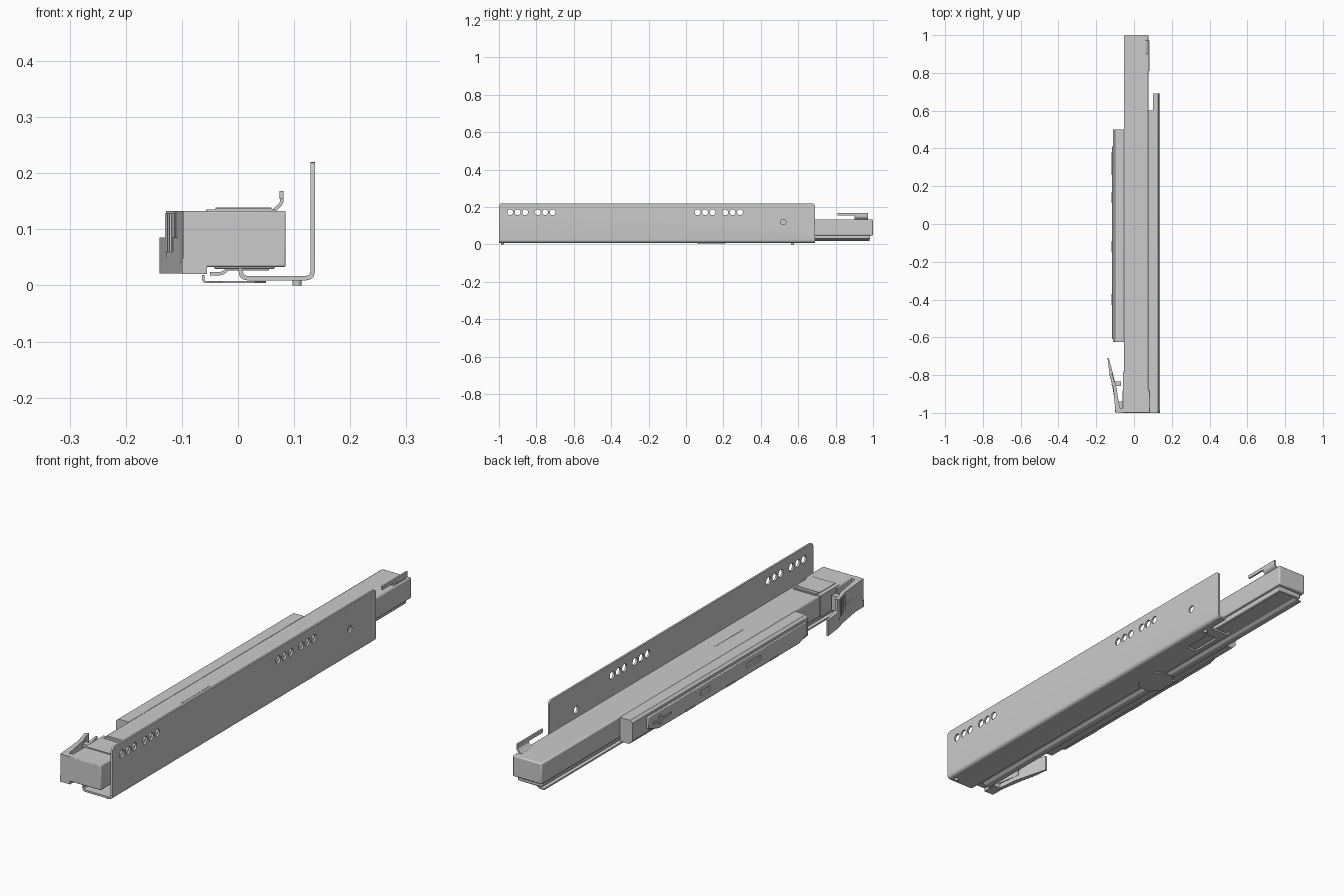
import bpy, bmesh, math
from mathutils import Vector

if "Cube" in bpy.data.objects:
    bpy.data.objects.remove(bpy.data.objects["Cube"])


def finish(bm, name, bevel=0.0, segs=2):
    bmesh.ops.recalc_face_normals(bm, faces=bm.faces)
    me = bpy.data.meshes.new(name)
    bm.to_mesh(me)
    bm.free()
    ob = bpy.data.objects.new(name, me)
    bpy.context.collection.objects.link(ob)
    if bevel:
        m = ob.modifiers.new("bevel", 'BEVEL')
        m.width, m.segments, m.limit_method = bevel, segs, 'ANGLE'
        m.angle_limit = math.radians(50)
    return ob


def prism(name, pts, axis, a, b, bevel=0.0):
    """Extrude a 2D outline along an axis: 'x' takes (y,z), 'y' takes (x,z), 'z' takes (x,y)."""
    put = {'x': lambda p, t: (t, p[0], p[1]),
           'y': lambda p, t: (p[0], t, p[1]),
           'z': lambda p, t: (p[0], p[1], t)}[axis]
    bm = bmesh.new()
    lo = [bm.verts.new(put(p, a)) for p in pts]
    hi = [bm.verts.new(put(p, b)) for p in pts]
    n = len(pts)
    bm.faces.new(lo)
    bm.faces.new(hi[::-1])
    for i in range(n):
        bm.faces.new((lo[i], lo[(i + 1) % n], hi[(i + 1) % n], hi[i]))
    return finish(bm, name, bevel)


def box(name, x0, x1, y0, y1, z0, z1, bevel=0.0):
    return prism(name, [(x0, y0), (x1, y0), (x1, y1), (x0, y1)], 'z', z0, z1, bevel)


def sheet(path, r, t, steps=5):
    """Outline of bent sheet metal: centreline path, bend radius, thickness."""
    p = [Vector(q) for q in path]
    line = [p[0]]
    for a, b, c in zip(p, p[1:], p[2:]):
        s, e = b + (a - b).normalized() * r, b + (c - b).normalized() * r
        for i in range(steps + 1):
            u = i / steps
            line.append(s * (1 - u) ** 2 + b * 2 * u * (1 - u) + e * u * u)
    line.append(p[-1])
    left, right = [], []
    for i, q in enumerate(line):
        d = (line[min(i + 1, len(line) - 1)] - line[max(i - 1, 0)]).normalized()
        nrm = Vector((-d.y, d.x)) * t / 2
        left.append(q + nrm)
        right.append(q - nrm)
    return [tuple(v) for v in left + right[::-1]]


def cut(ob, cutters):
    for c in cutters:
        c.hide_render = True
        c.hide_set(True)
        m = ob.modifiers.new("cut", 'BOOLEAN')
        m.object, m.operation, m.solver = c, 'DIFFERENCE', 'EXACT'


def disc(y, z, r, n=24):
    return [(y + r * math.cos(k * math.tau / n), z + r * math.sin(k * math.tau / n)) for k in range(n)]


# Cabinet bracket: bent L-shaped sheet with rounded upper corners
bracket = prism("cabinet_bracket", sheet([(0.005, 0.031), (0.005, 0.013), (0.133, 0.013), (0.133, 0.22)],
                                         0.013, 0.008), 'y', -1, 0.69)
bm = bmesh.new()
bm.from_mesh(bracket.data)
corners = [e for e in bm.edges if all(v.co.z > 0.21 for v in e.verts)
           and abs(e.verts[0].co.y - e.verts[1].co.y) < 1e-4]
bmesh.ops.bevel(bm, geom=corners, offset=0.016, segments=4, affect='EDGES', profile=0.5)
bm.to_mesh(bracket.data)
bm.free()

# Screw holes, rear floor notch and floor window
holes = [prism("hole_cutter", disc(y0 + dy, 0.172, 0.0155), 'x', 0.12, 0.15)
         for y0 in (-0.94, 0.062) for dy in (0, 0.04, 0.08, 0.148, 0.187, 0.227)]
holes.append(prism("hole_cutter", disc(0.52, 0.12, 0.0145), 'x', 0.12, 0.15))
holes.append(box("notch_cutter", -0.02, 0.10, 0.60, 0.72, -0.02, 0.05))
holes.append(box("window_cutter", 0.03, 0.075, 0.42, 0.55, -0.02, 0.025))
cut(bracket, holes)

# Small rivets under the bracket
for y in (-0.98, 0.57):
    prism("bracket_rivet", disc(0.105, y, 0.008, 16), 'z', 0, 0.012)

# Drawer channel and the running members beneath it
box("drawer_channel", -0.053, 0.078, -0.985, 1, 0.048, 0.133, 0.005)
box("inner_runner", -0.043, 0.066, -0.97, 0.985, 0.029, 0.05, 0.004)
prism("lower_lip", sheet([(-0.05, 0.021), (-0.028, 0.021), (-0.018, 0.030), (0.055, 0.030)], 0.005, 0.006, 3),
      'y', -0.96, 0.98)
box("channel_slot_mark", 0.01, 0.015, -0.38, -0.2, 0.132, 0.134)

# Release plate on the underside
prism("release_plate", [(-0.05, 0.09), (-0.03, 0.06), (0.03, 0.06), (0.05, 0.09),
                        (0.05, 0.18), (0.03, 0.21), (-0.03, 0.21), (-0.05, 0.18)], 'z', 0.004, 0.008)
prism("release_plate_lip", sheet([(-0.062, 0.019), (-0.062, 0.006), (-0.03, 0.006)], 0.006, 0.004, 4),
      'y', 0.09, 0.18)

# Rear hook: bent tab with a forward prong
prism("hook_tab", sheet([(0.06, 0.131), (0.066, 0.135), (0.078, 0.147), (0.078, 0.168)], 0.004, 0.006, 3),
      'y', 0.90, 0.972)
box("hook_prong", 0.074, 0.081, 0.81, 0.972, 0.154, 0.168)

# Damper housing along the side
housing = prism("damper_housing", [(-0.053, 0.034), (-0.095, 0.034), (-0.11, 0.05), (-0.11, 0.122),
                                   (-0.10, 0.131), (-0.053, 0.131)], 'y', -0.625, 0.5)
cover = prism("damper_cover", [(-0.61, 0.06), (-0.56, 0.042), (0.34, 0.042), (0.41, 0.065),
                               (0.41, 0.112), (-0.61, 0.112)], 'x', -0.117, -0.10, 0.003)
cut(cover, [box("slot_cutter", -0.13, -0.111, y - w, y + w, 0.07, 0.09)
            for y, w in ((-0.27, 0.045), (0.04, 0.03))])
for y in (-0.4, -0.12, 0.14):
    box("cover_tab", -0.119, -0.11, y - 0.03, y + 0.03, 0.044, 0.05)
box("damper_latch_bar", -0.12, -0.11, 0.26, 0.38, 0.072, 0.08)
box("damper_latch_cross", -0.12, -0.11, 0.325, 0.34, 0.058, 0.094)

# Front end cap with raised ribbed pad
box("front_cap", -0.06, 0.085, -1, -0.88, 0.033, 0.133, 0.003)
box("cap_sleeve", -0.057, 0.066, -0.9, -0.78, 0.05, 0.135)
box("cap_pad", -0.04, 0.06, -0.9, -0.775, 0.13, 0.137)
for y in (-0.80, -0.785):
    box("cap_pad_rib", -0.04, 0.06, y - 0.004, y + 0.004, 0.136, 0.139)
box("cap_side_plate", -0.082, -0.055, -1, -0.975, 0.034, 0.133)
prism("cap_foot", [(-0.055, 0.02), (-0.1, 0.02), (-0.1, 0.048), (-0.055, 0.048)], 'y', -0.998, -0.94)

# Release lever: slanted arm, tapered blade and ribbed thumb grip
prism("lever_arm", [(-0.098, -0.998), (-0.078, -0.998), (-0.075, -0.975), (-0.098, -0.84), (-0.112, -0.84)],
      'z', 0.04, 0.133)
prism("lever_blade", [(-0.14, -0.71), (-0.133, -0.71), (-0.112, -0.79), (-0.095, -0.86), (-0.085, -0.96),
                      (-0.098, -0.96), (-0.118, -0.84), (-0.132, -0.78)], 'z', 0.021, 0.085)
prism("lever_grip", [(-0.128, -0.80), (-0.115, -0.79), (-0.10, -0.85), (-0.112, -0.86)], 'z', 0.05, 0.133)
for k in range(4):
    y, x = -0.80 - k * 0.016, -0.127 + k * 0.004
    box("grip_rib", x - 0.003, x + 0.012, y - 0.004, y + 0.004, 0.06, 0.128)
box("lever_stop", -0.108, -0.068, -0.858, -0.835, 0.06, 0.12)

# Smooth the bends and hole walls, keep hard edges
for ob in bpy.context.scene.objects:
    ob.select_set(not ob.hide_render)
bpy.context.view_layer.objects.active = bracket
bpy.ops.object.shade_smooth_by_angle(angle=math.radians(30))
